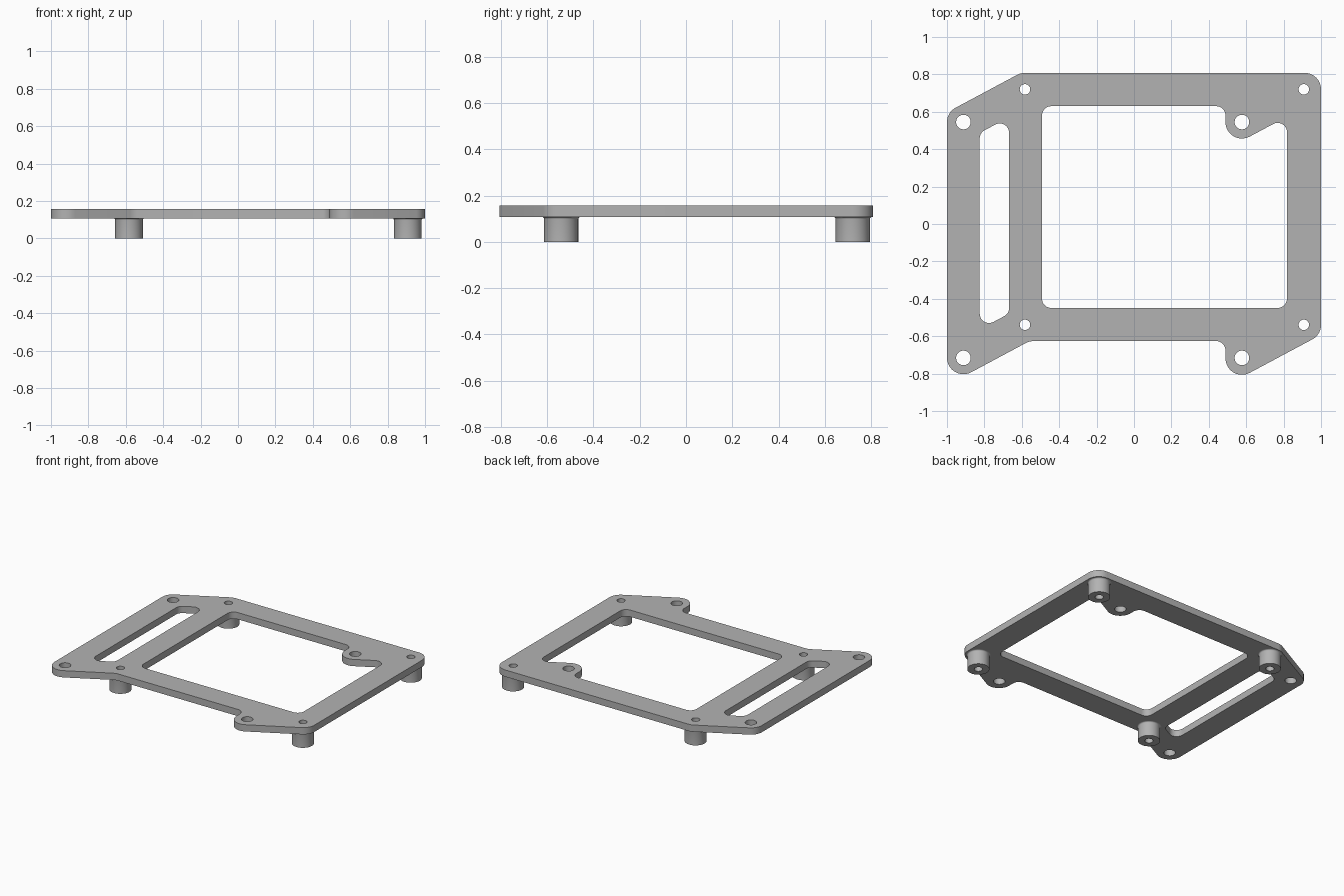
import bpy, bmesh
from math import pi, cos, sin, tan
from mathutils import Vector

cube = bpy.data.objects.get("Cube")
if cube:
    bpy.data.objects.remove(cube, do_unlink=True)

PLATE_BOTTOM, PLATE_TOP = 0.107, 0.157
BIG, SMALL = 0.088, 0.05          # corner radii
BOLT_R, SCREW_R = 0.039, 0.028    # hole radii
BOLTS = [(x, y) for x in (-0.912, 0.577) for y in (-0.716, 0.545)]
POSTS = [(x, y) for x in (-0.583, 0.908) for y in (-0.539, 0.72)]

grey = bpy.data.materials.new("plain grey")
grey.use_nodes = True
colour = (0.45, 0.45, 0.45, 1)
grey.diffuse_color = colour
grey.node_tree.nodes["Principled BSDF"].inputs["Base Color"].default_value = colour


def rounded(corners, steps=10):
    """Closed outline from (x, y, radius) corners, each replaced by an arc."""
    out = []
    for i, (x, y, r) in enumerate(corners):
        p = Vector((x, y))
        a = (Vector(corners[i - 1][:2]) - p).normalized()
        b = (Vector(corners[(i + 1) % len(corners)][:2]) - p).normalized()
        half = a.angle(b) / 2
        start = p + a * (r / tan(half))
        centre = p + (a + b).normalized() * (r / sin(half))
        spoke = start - centre
        turn = pi - 2 * half
        end_dir = p + b * (r / tan(half)) - centre
        side = 1 if spoke.x * end_dir.y - spoke.y * end_dir.x > 0 else -1
        for k in range(steps + 1):
            t = side * turn * k / steps
            out.append(centre + Vector((spoke.x * cos(t) - spoke.y * sin(t),
                                        spoke.x * sin(t) + spoke.y * cos(t))))
    return out


def circle(x, y, r, n=32):
    return [(x + r * cos(2 * pi * k / n), y + r * sin(2 * pi * k / n)) for k in range(n)]


def add_object(name, mesh, location=(0, 0, 0)):
    mesh.materials.clear()
    mesh.materials.append(grey)
    obj = bpy.data.objects.new(name, mesh)
    obj.location = location
    bpy.context.collection.objects.link(obj)
    bpy.ops.object.select_all(action='DESELECT')
    obj.select_set(True)
    bpy.context.view_layer.objects.active = obj
    bpy.ops.object.shade_smooth_by_angle(angle=0.6)
    return obj


# Plate outline, window with its bolt tab, and side slot
outline = rounded([(-1, 0.597, BIG), (-0.605, 0.808, BIG), (1, 0.808, BIG),
                   (1, -0.592, BIG), (0.489, -0.865, BIG), (0.489, -0.626, SMALL),
                   (-0.559, -0.626, BIG), (-1, -0.862, BIG)])
window = rounded([(-0.492, -0.449, SMALL), (0.818, -0.449, SMALL), (0.818, 0.574, SMALL),
                  (0.489, 0.398, BIG), (0.489, 0.63, SMALL), (-0.492, 0.63, SMALL)])
slot = rounded([(-0.825, -0.563, SMALL), (-0.668, -0.479, SMALL),
                (-0.668, 0.571, SMALL), (-0.825, 0.487, SMALL)])
holes = [circle(x, y, BOLT_R) for x, y in BOLTS] + [circle(x, y, SCREW_R) for x, y in POSTS]

# Frame plate: filled flat curve given thickness, then turned into a mesh
curve = bpy.data.curves.new("plate_profile", 'CURVE')
curve.dimensions = '2D'
curve.fill_mode = 'BOTH'
curve.extrude = (PLATE_TOP - PLATE_BOTTOM) / 2
for loop in [outline, window, slot] + holes:
    spline = curve.splines.new('POLY')
    spline.points.add(len(loop) - 1)
    for point, (x, y) in zip(spline.points, loop):
        point.co = (x, y, 0, 1)
    spline.use_cyclic_u = True
helper = bpy.data.objects.new("plate_profile", curve)
plate_mesh = bpy.data.meshes.new_from_object(helper)
bpy.data.objects.remove(helper)
bpy.data.curves.remove(curve)
bm = bmesh.new()
bm.from_mesh(plate_mesh)
bmesh.ops.remove_doubles(bm, verts=bm.verts, dist=0.0001)
bmesh.ops.recalc_face_normals(bm, faces=bm.faces)
bm.to_mesh(plate_mesh)
bm.free()
add_object("frame_plate", plate_mesh, (0, 0, (PLATE_BOTTOM + PLATE_TOP) / 2))

# Hollow standoff: bored tube with a small fillet under the plate
R, FILLET = 0.074, 0.009
profile = [(SCREW_R, PLATE_BOTTOM), (SCREW_R, 0), (R, 0)]
profile += [(R + FILLET * (1 - cos(a)), PLATE_BOTTOM - FILLET * (1 - sin(a)))
            for a in (pi / 2 * k / 4 for k in range(5))]
bm = bmesh.new()
verts = [bm.verts.new((r, 0, z)) for r, z in profile]
edges = [bm.edges.new(pair) for pair in zip(verts, verts[1:])]
bmesh.ops.spin(bm, geom=verts + edges, cent=(0, 0, 0), axis=(0, 0, 1),
               angle=2 * pi, steps=32, use_merge=True)
bmesh.ops.remove_doubles(bm, verts=bm.verts, dist=0.0001)
bmesh.ops.recalc_face_normals(bm, faces=bm.faces)
# Make sure the underside ring looks down
ring = min(bm.faces, key=lambda f: f.calc_center_median().z)
if ring.normal.z > 0:
    bmesh.ops.reverse_faces(bm, faces=bm.faces)
post_mesh = bpy.data.meshes.new("standoff")
bm.to_mesh(post_mesh)
bm.free()
names = ["front_right", "back_right", "front_left", "back_left"]
for name, (x, y) in zip(names, POSTS):
    add_object(name + "_standoff", post_mesh.copy(), (x, y, 0))
